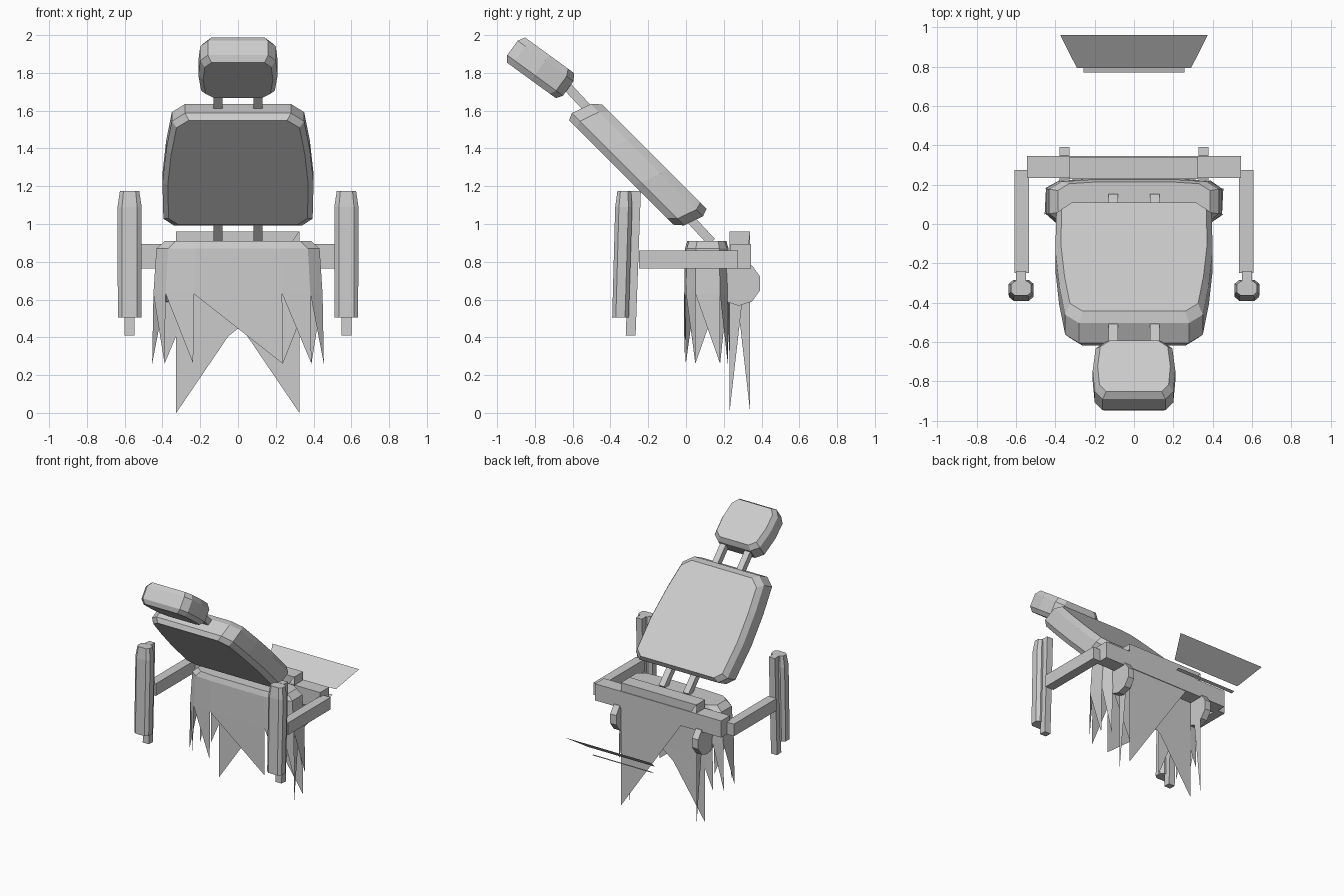
import bpy, math
from mathutils import Vector

old = bpy.data.objects.get("Cube")
if old:
    bpy.data.objects.remove(old, do_unlink=True)

grey = bpy.data.materials.new("light grey")
grey.use_nodes = True
grey.diffuse_color = (0.6, 0.6, 0.6, 1)
grey.node_tree.nodes["Principled BSDF"].inputs["Base Color"].default_value = (0.6, 0.6, 0.6, 1)


def make(name, verts, faces):
    mesh = bpy.data.meshes.new(name)
    mesh.from_pydata(verts, [], faces)
    mesh.materials.append(grey)
    obj = bpy.data.objects.new(name, mesh)
    bpy.context.collection.objects.link(obj)
    return obj


def loft(name, rings, torn=None, closed_bottom=True):
    """Skin counter-clockwise rings, bottom to top. torn = ring pair left as
    single triangles, 'left' or 'right' being the corner each one hangs to."""
    n = len(rings[0])
    verts = [v for ring in rings for v in ring]
    faces = []
    for k in range(len(rings) - 1):
        for i in range(n):
            j = (i + 1) % n
            a, b, c, d = k * n + i, k * n + j, (k + 1) * n + j, (k + 1) * n + i
            if k == 0 and torn:
                faces.append((a if torn == "left" else b, c, d))
            else:
                faces.append((a, b, c, d))
    top = (len(rings) - 1) * n
    faces.append(tuple(range(top, top + n)))
    if closed_bottom:
        faces.append(tuple(reversed(range(n))))
    return make(name, verts, faces)


def box(name, x0, x1, y0, y1, z0, z1):
    flat = [(x0, y0), (x1, y0), (x1, y1), (x0, y1)]
    return loft(name, [[(x, y, z) for x, y in flat] for z in (z0, z1)])


def symmetric(right):
    """Close a right-hand profile (front to back) into a full outline."""
    return right + [(-x, y) for x, y in reversed(right) if x > 0]


def cushion(name, outline, centre, angle, half, inset, shear):
    """Chamfered pad reclined in the y-z plane."""
    up = Vector((0, -math.cos(angle), math.sin(angle)))
    out = Vector((0, math.sin(angle), math.cos(angle)))
    rings = []
    for t, s in ((-1, inset), (-0.6, 1), (0.55, 1), (1, inset)):
        rings.append([Vector(centre) + Vector((-x * s, 0, 0))
                      + up * (u * s - t * half * shear) + out * t * half
                      for x, u in outline])
    return loft(name, rings)


def rod(name, x, start, end, width):
    """Square bar between two (y, z) points."""
    a, b = Vector((x, *start)), Vector((x, *end))
    across = Vector((1, 0, 0)) * width / 2
    side = (b - a).normalized().cross(Vector((1, 0, 0))) * width / 2
    corners = [-across - side, across - side, across + side, -across + side]
    return loft(name, [[p + c for c in corners] for p in (a, b)])


# Reclined back and head cushions
back = symmetric([(0.34, -0.42), (0.395, -0.37), (0.4, -0.1), (0.38, 0.15),
                  (0.35, 0.36), (0.28, 0.42)])
cushion("backrest", back, (0, -0.255, 1.315), math.radians(45), 0.092, 0.93, 0.35)
head = symmetric([(0.14, -0.185), (0.195, -0.14), (0.21, 0), (0.2, 0.13),
                  (0.16, 0.18)])
cushion("headrest", head, (0, -0.772, 1.828), math.radians(36), 0.082, 0.88, 0.0)

# Seat with a ragged skirt
plan = symmetric([(0.235, -0.12), (0.385, -0.11), (0.45, -0.06), (0.45, 0.07),
                  (0.385, 0.11), (0.235, 0.12)])
loft("seat", [[(x * s, 0.11 + y * s, z) for x, y in plan]
              for z, s in ((0.26, 1.01), (0.63, 0.995), (0.87, 0.96), (0.91, 0.86))],
     torn="right", closed_bottom=False)

# Rear base with torn sides
base = [(-0.327, 0.23), (0.325, 0.23), (0.325, 0.34), (-0.327, 0.34)]
loft("rear_base", [[(x, y, z) for x, y in base] for z in (0, 0.96)],
     torn="left", closed_bottom=False)

# Cross bar behind the seat
box("cross_bar", -0.545, 0.545, 0.235, 0.345, 0.765, 0.895)

for side, label in ((1, "left"), (-1, "right")):
    # Bars carrying the cushions
    rod(label + "_back_rod", side * 0.105, (0.135, 0.905), (-0.64, 1.74), 0.048)

    # Arm and its upright pad
    xs = sorted((side * 0.535, side * 0.607))
    box(label + "_arm", *xs, -0.25, 0.275, 0.765, 0.86)
    cx = side * 0.574
    oct_plan = [(-0.04, -0.045), (0.04, -0.045), (0.064, -0.025), (0.064, 0.025),
                (0.04, 0.045), (-0.04, 0.045), (-0.064, 0.025), (-0.064, -0.025)]
    loft(label + "_arm_pad",
         [[(cx + x * s, cy + y * s, z) for x, y in oct_plan]
          for z, s, cy in ((0.505, 0.97, -0.347), (1.09, 1, -0.33), (1.175, 0.8, -0.327))])
    rod(label + "_arm_strut", cx, (-0.293, 0.41), (-0.265, 1.175), 0.052)

    # Round hinge under the cross bar
    turn = [2 * math.pi * (i + 0.5) / 10 for i in range(10)]
    x0, x1 = sorted((side * 0.328, side * 0.38))
    loft(label + "_hinge", [[(x, 0.28 + 0.118 * math.cos(a), 0.685 + 0.118 * math.sin(a))
                             for a in turn] for x in (x0, x1)])

# Foot plate and its narrow edge strip
make("foot_plate", [(-0.29, 0.793, 0.64), (0.29, 0.793, 0.64),
                    (0.375, 0.96, 0.755), (-0.375, 0.96, 0.755)], [(0, 1, 2, 3)])
make("foot_strip", [(-0.258, 0.77, 0.58), (0.258, 0.77, 0.58),
                    (0.258, 0.797, 0.587), (-0.258, 0.797, 0.587)], [(0, 1, 2, 3)])
